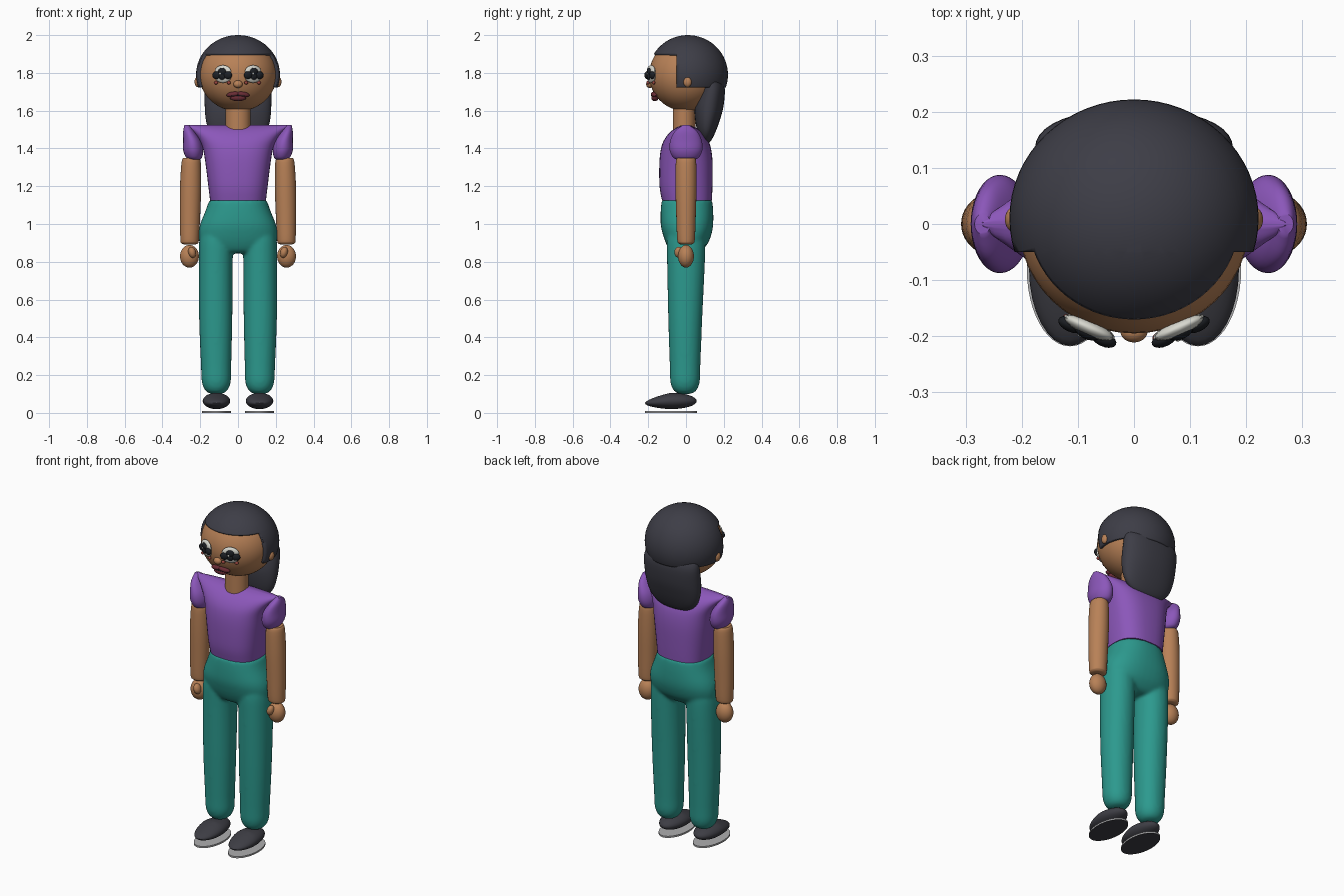
import bpy, bmesh, math
from mathutils import Matrix, Vector

old = bpy.data.objects.get("Cube")
if old:
    bpy.data.objects.remove(old, do_unlink=True)


def material(name, *rgb):
    m = bpy.data.materials.new(name)
    m.use_nodes = True
    m.diffuse_color = (*rgb, 1)
    m.node_tree.nodes["Principled BSDF"].inputs["Base Color"].default_value = (*rgb, 1)
    return m


SKIN = material("skin", .48, .22, .095)
SHIRT = material("purple shirt", .26, .095, .49)
TEAL = material("teal trousers", .025, .32, .27)
HAIR = material("dark hair", .047, .047, .062)
SHOE = material("shoe charcoal", .047, .047, .058)
SOLE = material("sole grey", .42, .42, .43)
WHITE = material("eye white", .68, .68, .62)
BLACK = material("lash black", .012, .014, .018)
LIP = material("lip red", .14, .025, .035)
BLUSH = material("corner red", .32, .06, .05)
made = []


def finish(name, bm, *mats):
    bmesh.ops.recalc_face_normals(bm, faces=bm.faces)
    me = bpy.data.meshes.new(name)
    bm.to_mesh(me)
    bm.free()
    for m in mats:
        me.materials.append(m)
    ob = bpy.data.objects.new(name, me)
    bpy.context.collection.objects.link(ob)
    made.append(ob)
    return ob


def sphere(loc, radii, turn=0, roll=0, seg=32):
    bm = bmesh.new()
    bmesh.ops.create_uvsphere(bm, u_segments=seg, v_segments=seg // 2, radius=1)
    mat = (Matrix.Translation(loc) @ Matrix.Rotation(math.radians(turn), 4, 'Z')
           @ Matrix.Rotation(math.radians(roll), 4, 'Y') @ Matrix.Diagonal((*radii, 1)))
    bm.transform(mat)
    return bm


def ball(name, loc, radii, mat, turn=0, roll=0, seg=32):
    return finish(name, sphere(loc, radii, turn, roll, seg), mat)


def smooth_rows(rows, steps=4):
    """Pass a smooth curve through the section rows."""
    pts = [Vector(r) for r in rows]
    out = []
    for i in range(len(pts) - 1):
        a, b, c, d = pts[max(i - 1, 0)], pts[i], pts[i + 1], pts[min(i + 2, len(pts) - 1)]
        for k in range(steps):
            t = k / steps
            out.append(b + (c - a) * (t / 2) + (a * 2 - b * 5 + c * 4 - d) * (t * t / 2)
                       + (b * 3 - a - c * 3 + d) * (t ** 3 / 2))
    return out + [pts[-1]]


def loft(rows, power=2, side=1, bm=None, seg=40):
    """Skin rows of (z, centre x, centre y, half width, half depth)."""
    bm = bm or bmesh.new()
    rings = []
    for z, cx, cy, rx, ry in smooth_rows(rows):
        ring = []
        for i in range(seg):
            a = math.tau * i / seg
            c, s = math.cos(a), math.sin(a)
            ring.append(bm.verts.new((side * (cx + rx * math.copysign(abs(c) ** (2 / power), c)),
                                      cy + ry * math.copysign(abs(s) ** (2 / power), s), z)))
        rings.append(ring)
    for lo, hi in zip(rings, rings[1:]):
        for i in range(seg):
            j = (i + 1) % seg
            bm.faces.new((lo[i], lo[j], hi[j], hi[i]))
    bm.faces.new(rings[0])
    bm.faces.new(rings[-1])
    return bm


# Head, neck and nose
ball("head", (0, 0, 1.79), (.205, .195, .193), SKIN, seg=48)
finish("neck", loft([(1.64, 0, -.01, .066, .06), (1.5, 0, -.01, .066, .06)]), SKIN)
ball("nose", (0, -.192, 1.74), (.024, .019, .02), SKIN)

# Hair cap: a sphere trimmed along the fringe, the sideburns and the nape
bm = sphere((0, .01, 1.79), (.222, .212, .21), seg=64)
for co, no in (((0, 0, 1.9), (0, 0, 1)), ((0, -.05, 0), (0, 1, 0)), ((0, 0, 1.722), (0, 0, 1))):
    bmesh.ops.bisect_plane(bm, geom=bm.verts[:] + bm.edges[:] + bm.faces[:], plane_co=co, plane_no=no)
cut = [f for f in bm.faces if f.calc_center_median().z < 1.722
       or (f.calc_center_median().z < 1.9 and f.calc_center_median().y < -.05)]
bmesh.ops.delete(bm, geom=cut, context='FACES')
cap = finish("hair_cap", bm, HAIR)
shell = cap.modifiers.new("thickness", 'SOLIDIFY')
shell.thickness, shell.offset = .03, -1

# Long hair hanging down the back
finish("back_hair", loft([(1.78, 0, .11, .16, .07), (1.72, 0, .135, .175, .07),
                          (1.62, 0, .122, .176, .076), (1.54, 0, .113, .168, .063),
                          (1.48, 0, .108, .145, .045), (1.44, 0, .105, .1, .027),
                          (1.424, 0, .105, .04, .01)], 2.2), HAIR)

# Shirt body: rounded box section that closes to a ridge between the shoulders
finish("shirt", loft([(1.125, 0, .005, .148, .132), (1.2, 0, 0, .157, .14), (1.32, 0, 0, .172, .141),
                      (1.4, 0, 0, .186, .132), (1.45, 0, 0, .208, .113), (1.49, 0, 0, .24, .08),
                      (1.515, 0, 0, .268, .042), (1.525, 0, 0, .272, .01)], 2.6), SHIRT)

# Trousers: hips and two legs fused into one soft skin
bm = loft([(1.125, 0, .005, .153, .134), (1.07, 0, .005, .172, .139), (1, 0, .005, .2, .139),
           (.95, 0, .006, .208, .13), (.9, 0, .005, .2, .112), (.86, 0, 0, .16, .085),
           (.845, 0, 0, .1, .06)], 2.3)
for s in (-1, 1):
    loft([(1, .11, 0, .07, .08), (.93, .113, 0, .09, .1), (.8, .118, 0, .09, .1),
          (.5, .118, -.004, .088, .09), (.25, .116, -.005, .08, .081), (.16, .115, -.005, .076, .077),
          (.115, .115, -.005, .055, .057), (.1, .115, -.005, .025, .025)], 2.1, s, bm)
pants = finish("trousers", bm, TEAL)
mod = pants.modifiers.new("fuse", 'REMESH')
mod.mode, mod.voxel_size, mod.use_smooth_shade = 'VOXEL', .009, True
mod = pants.modifiers.new("soften", 'SMOOTH')
mod.factor, mod.iterations = .5, 8

for s, tag in ((-1, "right_"), (1, "left_")):
    # Puffed sleeve, arm, hand and thumb
    finish(tag + "sleeve", loft([(1.34, .23, 0, .025, .045), (1.352, .233, 0, .042, .068),
                                 (1.39, .237, 0, .053, .086), (1.44, .243, 0, .047, .084),
                                 (1.49, .26, 0, .03, .06), (1.523, .27, 0, .014, .018)], 2, s), SHIRT)
    finish(tag + "arm", loft([(1.35, .248, 0, .042, .046), (1.325, .248, 0, .051, .054),
                              (1.2, .251, 0, .056, .056), (1.05, .254, 0, .054, .052),
                              (.92, .256, 0, .049, .047), (.898, .256, 0, .044, .04),
                              (.892, .256, 0, .03, .03)], 2, s), SKIN)
    ball(tag + "hand", (s * .257, 0, .829), (.05, .042, .06), SKIN)
    ball(tag + "thumb", (s * .243, -.038, .85), (.02, .024, .03), SKIN, roll=s * 15)
    ball(tag + "ear", (s * .214, .008, 1.752), (.016, .022, .027), SKIN)

    # Shoe with a tapering toe, standing on a thin sole
    bm = sphere((0, 0, 0), (.073, .137, .043))
    for v in bm.verts:
        toe = max(0, -v.co.y / .137)
        v.co.z *= 1 - .35 * toe
        v.co.z -= .012 * toe
    bm.transform(Matrix.Translation((s * .114, -.08, .063)))
    finish(tag + "shoe", bm, SHOE)
    bm = bmesh.new()
    bmesh.ops.create_cone(bm, cap_ends=True, segments=48, radius1=1, radius2=1, depth=1)
    bm.transform(Matrix.Translation((s * .114, -.08, .005)) @ Matrix.Diagonal((.077, .138, .01, 1)))
    sole = finish(tag + "sole", bm, SOLE, SHOE)
    for p in sole.data.polygons:
        p.material_index = int(p.normal.z < -.5)

    # Eye: white lens, scalloped dark lashes, iris, glint and red corners
    def eye_part(name, u, z, out, radii, mat):
        a = math.radians(24 * s)
        x = s * .08 + u * math.cos(a) + out * math.sin(a)
        y = -.185 + u * math.sin(a) - out * math.cos(a)
        ball(tag + name, (x, y, z), radii, mat, 24 * s, seg=20)

    eye_part("eye_white", 0, 1.785, 0, (.05, .015, .038), WHITE)
    eye_part("eyelid_rim", 0, 1.808, 0, (.047, .014, .033), WHITE)
    for u, z in ((-.032, 1.788), (0, 1.807), (.032, 1.788)):
        eye_part("lash", u, z, .008, (.024, .013, .021), BLACK)
    eye_part("iris", 0, 1.782, .008, (.022, .012, .02), BLACK)
    eye_part("glint", -.008, 1.796, .019, (.006, .003, .006), WHITE)
    for u in (-.04, .034):
        eye_part("eye_corner", u, 1.748, 0, (.011, .008, .009), BLUSH)

    # Upper lip halves
    ball(tag + "upper_lip", (s * .026, -.168, 1.686), (.036, .017, .014), LIP, 10 * s, 8 * s, 20)

# Lower lip and mouth line
ball("lower_lip", (0, -.165, 1.668), (.043, .019, .018), LIP, seg=20)
ball("mouth_line", (0, -.178, 1.679), (.04, .008, .003), BLACK, seg=20)

# Smooth shading with crisp rims
bpy.ops.object.select_all(action='DESELECT')
for ob in made:
    ob.select_set(True)
bpy.context.view_layer.objects.active = made[0]
bpy.ops.object.shade_smooth_by_angle(angle=math.radians(40))
